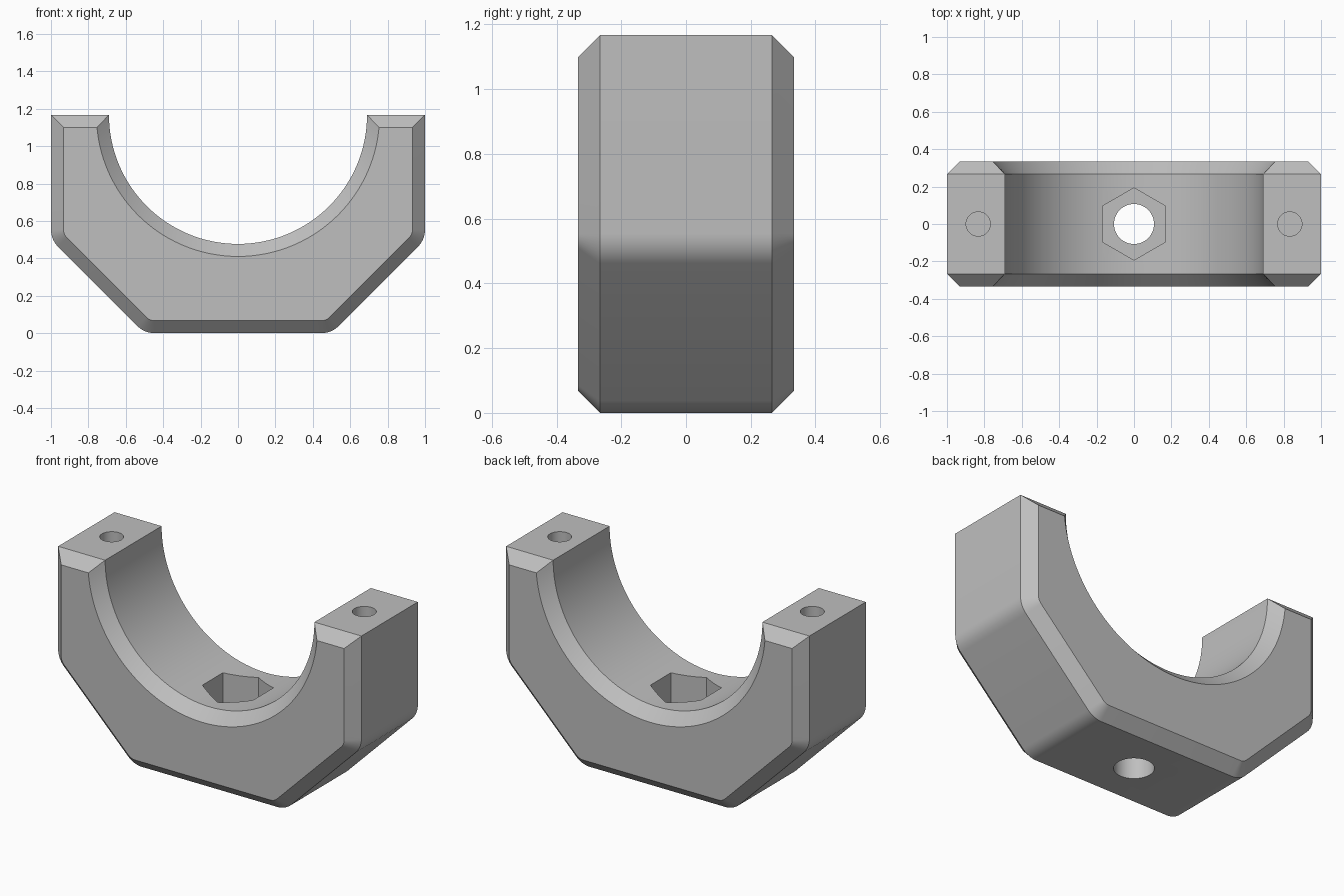
import bpy, bmesh
from math import sin, cos, tan, asin, pi, radians

if "Cube" in bpy.data.objects:
    bpy.data.objects.remove(bpy.data.objects["Cube"], do_unlink=True)

HEIGHT = 1.167      # also the centre height of the round seat
BORE = 0.69         # radius of the round seat
DEPTH = 0.333       # half depth
CHAMFER = 0.067
FILLET = 0.13
CORNER = 0.5        # where the sloped sides meet the walls and the base

grey = bpy.data.materials.new("light grey")
grey.use_nodes = True
colour = (0.52, 0.52, 0.52, 1)
grey.diffuse_color = colour
grey.node_tree.nodes["Principled BSDF"].inputs["Base Color"].default_value = colour


def arc(cx, cz, r, start, end, steps):
    angles = [start + (end - start) * i / steps for i in range(steps + 1)]
    return [(cx + r * cos(a), cz + r * sin(a)) for a in angles]


def profile(inset):
    """Closed outline of the half clamp, offset inward all round."""
    run = FILLET * tan(pi / 8)
    r = FILLET - inset
    right = [(1 - inset, HEIGHT - inset)]
    right += arc(1 - FILLET, CORNER + run, r, 0, -pi / 4, 8)
    right += arc(CORNER - run, FILLET, r, -pi / 4, -pi / 2, 8)
    left = [(-x, z) for x, z in reversed(right)]
    trim = asin(inset / (BORE + inset))
    seat = arc(0, HEIGHT, BORE + inset, pi + trim, 2 * pi - trim, 64)
    return right + left + seat


# Clamp body: full outline in the middle, inset outlines at front and back
bm = bmesh.new()
layers = [(-DEPTH, CHAMFER), (CHAMFER - DEPTH, 0), (DEPTH - CHAMFER, 0), (DEPTH, CHAMFER)]
rings = [[bm.verts.new((x, y, z)) for x, z in profile(d)] for y, d in layers]
for a, b in zip(rings, rings[1:]):
    for i in range(len(a)):
        bm.faces.new((a[i - 1], a[i], b[i], b[i - 1]))
bm.faces.new(rings[0])
bm.faces.new(rings[-1])
bmesh.ops.recalc_face_normals(bm, faces=bm.faces)
mesh = bpy.data.meshes.new("half_clamp")
bm.to_mesh(mesh)
bm.free()
mesh.materials.append(grey)
body = bpy.data.objects.new("half_clamp", mesh)
bpy.context.collection.objects.link(body)


def drill(name, x, radius, bottom, top, sides):
    """Cut a vertical hole into the body."""
    bpy.ops.mesh.primitive_cylinder_add(vertices=sides, radius=radius, depth=top - bottom,
                                        location=(x, 0, (top + bottom) / 2))
    cutter = bpy.context.object
    cutter.name = name
    cutter.data.materials.append(grey)
    cutter.hide_render = True
    bpy.ops.object.select_all(action="DESELECT")
    body.select_set(True)
    bpy.context.view_layer.objects.active = body
    cut = body.modifiers.new(name, "BOOLEAN")
    cut.operation = "DIFFERENCE"
    cut.solver = "EXACT"
    cut.object = cutter
    bpy.ops.object.modifier_apply(modifier=name)
    bpy.data.objects.remove(cutter, do_unlink=True)


# Nut pocket, bolt hole and the two blind screw holes
drill("nut_pocket", 0, 0.193, 0.2, 0.8, 6)
drill("bolt_hole", 0, 0.107, -0.2, 0.8, 48)
for side in (-1, 1):
    drill("screw_hole", side * 0.833, 0.065, 0.5, 1.4, 32)

bpy.ops.object.shade_smooth_by_angle(angle=radians(25))
